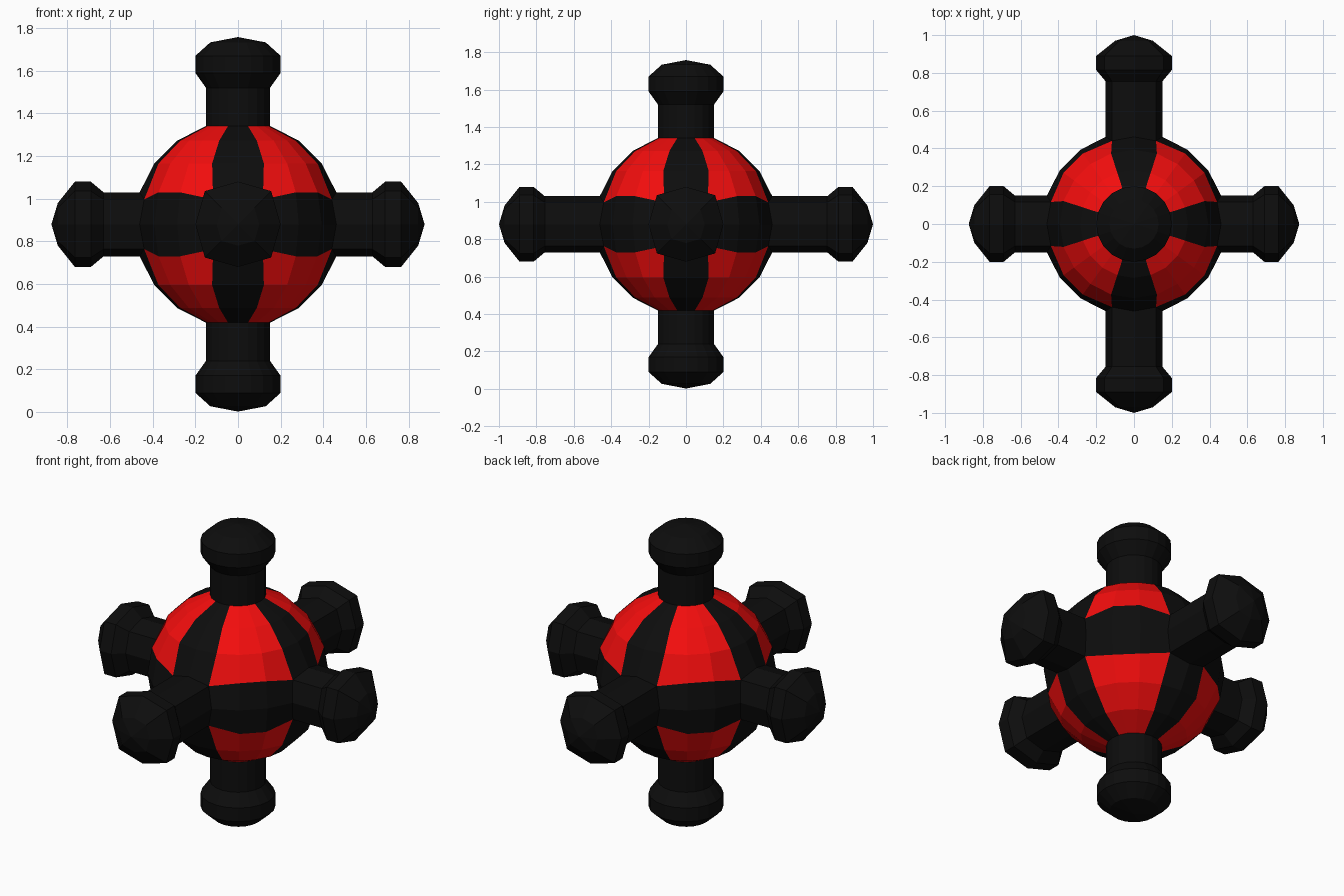
import bpy, bmesh
from math import sin, cos, pi
from mathutils import Matrix, Vector

if "Cube" in bpy.data.objects:
    bpy.data.objects.remove(bpy.data.objects["Cube"])

CZ = 0.88       # height of the body centre
R = 0.485       # body radius
CORNER = 1.1    # bulge of the diagonal points on the eight-sided arms


def material(name, rgba):
    m = bpy.data.materials.new(name)
    m.diffuse_color = rgba
    m.use_nodes = True
    m.node_tree.nodes["Principled BSDF"].inputs["Base Color"].default_value = m.diffuse_color
    return m


BLACK = material("black", (0.004, 0.004, 0.004, 1))
RED = material("red", (0.9, 0.004, 0.004, 1))


def finish(name, bm, mats):
    bmesh.ops.recalc_face_normals(bm, faces=bm.faces)
    me = bpy.data.meshes.new(name)
    bm.to_mesh(me)
    bm.free()
    for m in mats:
        me.materials.append(m)
    ob = bpy.data.objects.new(name, me)
    ob.location.z = CZ
    bpy.context.collection.objects.link(ob)


# Body: faceted ball, black bands on the three main planes, red panels between
bm = bmesh.new()
bmesh.ops.create_uvsphere(bm, u_segments=20, v_segments=10, radius=R)
for f in bm.faces:
    c = f.calc_center_median()
    lon = Vector((abs(c.x), abs(c.y)))
    band = min(lon) < max(lon) * 0.32
    f.material_index = 1 if abs(c.z) > 0.15 and abs(c.z) < 0.455 and not band else 0
# Open the ball under the six arms and round the four side openings
bmesh.ops.delete(bm, geom=[v for v in bm.verts if max(map(abs, v.co)) > 0.48],
                 context='VERTS')
corner = 0.15 * CORNER * cos(pi / 4)
for v in bm.verts:
    if abs(abs(v.co.z) - 0.15) < 0.01:
        for big, small in ((0, 1), (1, 0)):
            if abs(abs(v.co[small]) - 0.1425) < 0.01:
                v.co[small] *= corner / abs(v.co[small])
                v.co.z *= corner / abs(v.co.z)
                v.co[big] *= 0.44 / abs(v.co[big])
finish("body", bm, [BLACK, RED])


# Arms: shaft with a flared, domed knob, lofted along an axis
def arm(name, profile, sides, rot):
    bm = bmesh.new()
    rings = []
    for n, (h, r) in enumerate(profile):
        ring = []
        for i in range(sides):
            a = 2 * pi * i / sides
            diagonal = sides == 8 and i % 2
            k = r * (CORNER if diagonal else 1)
            z = 0.44 if diagonal and n == 0 else h
            ring.append(bm.verts.new((k * cos(a), k * sin(a), z)))
        rings.append(ring)
    for lo, hi in zip(rings, rings[1:]):
        for i in range(sides):
            j = (i + 1) % sides
            bm.faces.new((lo[i], lo[j], hi[j], hi[i]))
    tip = bm.verts.new((0, 0, profile[-1][0] + (0.025 if sides == 20 else 0.03)))
    for i in range(sides):
        bm.faces.new((rings[-1][i], rings[-1][(i + 1) % sides], tip))
    bmesh.ops.transform(bm, matrix=rot, verts=bm.verts)
    finish(name, bm, [BLACK])


def side_profile(d):
    return [(0.461, 0.15), (0.63 + d, 0.15), (0.69 + d, 0.2),
            (0.765 + d, 0.2), (0.845 + d, 0.1)]


UPRIGHT = [(0.461, 0.15), (0.64, 0.15), (0.71, 0.2), (0.79, 0.2), (0.853, 0.13)]

arm("top_arm", UPRIGHT, 20, Matrix.Identity(4))
arm("bottom_arm", UPRIGHT, 20, Matrix.Rotation(pi, 4, 'X'))
arm("right_arm", side_profile(0), 8, Matrix.Rotation(pi / 2, 4, 'Y'))
arm("left_arm", side_profile(0), 8, Matrix.Rotation(-pi / 2, 4, 'Y'))
arm("front_arm", side_profile(0.125), 8, Matrix.Rotation(pi / 2, 4, 'X'))
arm("back_arm", side_profile(0.125), 8, Matrix.Rotation(-pi / 2, 4, 'X'))
